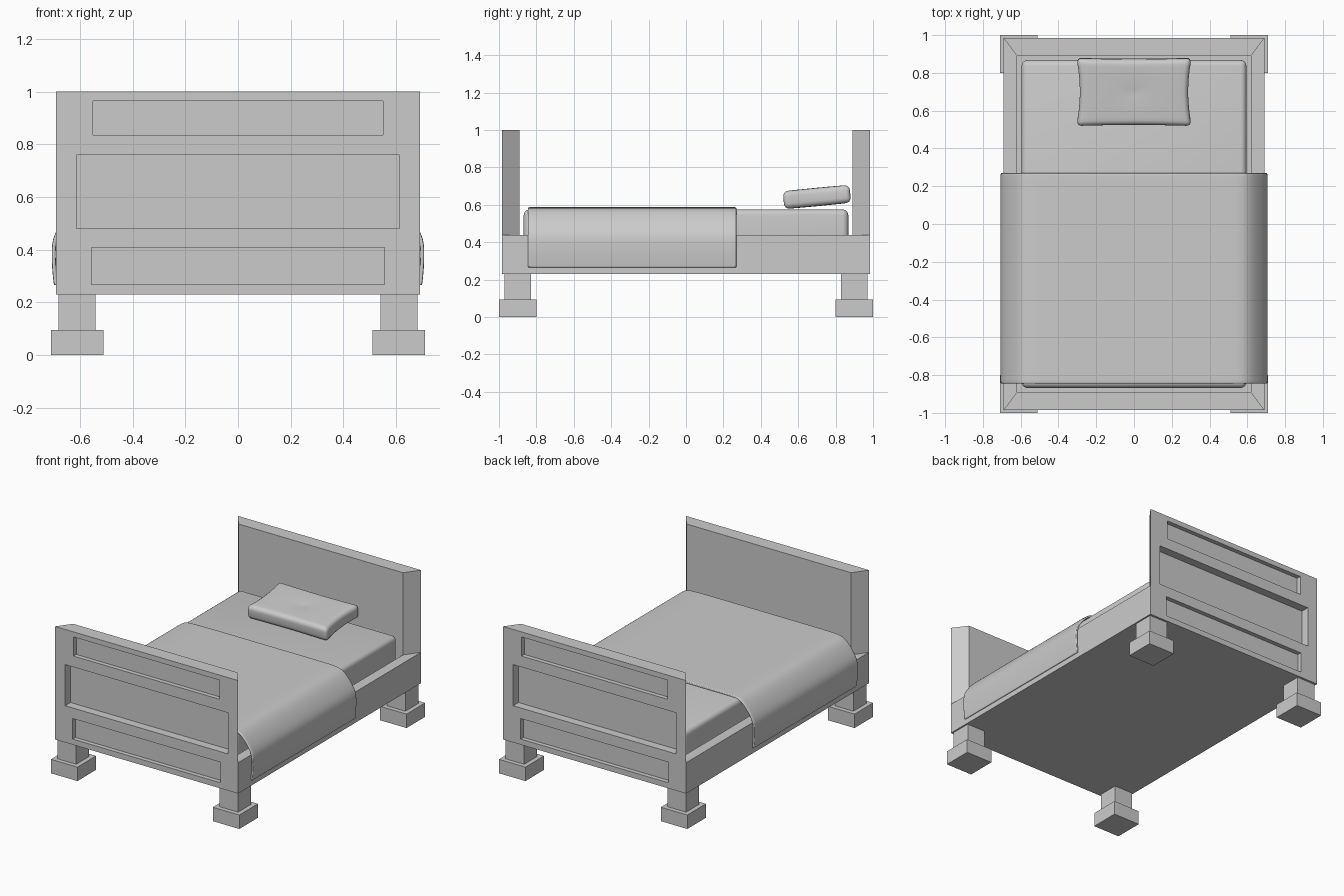
import bpy, bmesh, math
from mathutils import Matrix

if "Cube" in bpy.data.objects:
    bpy.data.objects.remove(bpy.data.objects["Cube"])


def add_object(name, bm):
    bmesh.ops.recalc_face_normals(bm, faces=bm.faces)
    mesh = bpy.data.meshes.new(name)
    bm.to_mesh(mesh)
    bm.free()
    ob = bpy.data.objects.new(name, mesh)
    bpy.context.collection.objects.link(ob)
    return ob


def prism(name, outline, z0, z1):
    bm = bmesh.new()
    face = bm.faces.new([bm.verts.new((x, y, z0)) for x, y in outline])
    ext = bmesh.ops.extrude_face_region(bm, geom=[face])
    for v in ext["geom"]:
        if isinstance(v, bmesh.types.BMVert):
            v.co.z = z1
    return add_object(name, bm)


def box(name, x0, x1, y0, y1, z0, z1):
    return prism(name, [(x0, y0), (x1, y0), (x1, y1), (x0, y1)], z0, z1)


def activate(ob):
    bpy.ops.object.select_all(action='DESELECT')
    ob.select_set(True)
    bpy.context.view_layer.objects.active = ob


def smooth(ob, angle=50):
    activate(ob)
    bpy.ops.object.shade_smooth_by_angle(angle=math.radians(angle))


def soft_box(size, radius, cuts):
    # rounded box whose long edges are subdivided for shaping
    bm = bmesh.new()
    bmesh.ops.create_cube(bm, size=1, matrix=Matrix.Diagonal((*size, 1)))
    bmesh.ops.bevel(bm, geom=bm.edges[:], offset=radius, segments=4,
                    profile=0.5, affect='EDGES')
    if cuts:
        long_edges = [e for e in bm.edges if e.calc_length() > 0.2]
        bmesh.ops.subdivide_edges(bm, edges=long_edges, cuts=cuts, use_grid_fill=True)
    return bm


OX, OY, IX, IY = 0.69, 0.985, 0.62, 0.89   # frame outer and inner half sizes
BASE, RAIL = 0.23, 0.44

# Headboard and footboard with three recessed panels (half width, z0, z1, depth)
PANELS = [(0.55, 0.835, 0.965, 0.03), (0.613, 0.48, 0.76, 0.058), (0.556, 0.268, 0.408, 0.03)]
for s, name in ((1, "headboard"), (-1, "footboard")):
    board = prism(name, [(-OX, s * OY), (OX, s * OY), (IX, s * IY), (-IX, s * IY)], BASE, 1.0)
    for hw, z0, z1, depth in PANELS:
        ya, yb = sorted((s * (OY - depth), s * (OY + 0.1)))
        cutter = box("panel_cutter", -hw, hw, ya, yb, z0, z1)
        cutter.hide_render = True
        mod = board.modifiers.new("panel", 'BOOLEAN')
        mod.operation = 'DIFFERENCE'
        mod.solver = 'EXACT'
        mod.object = cutter
        activate(board)
        bpy.ops.object.modifier_apply(modifier=mod.name)
        bpy.data.objects.remove(cutter)

# Mitred side rails and slab floor
for s, name in ((1, "right_rail"), (-1, "left_rail")):
    prism(name, [(s * OX, -OY), (s * OX, OY), (s * IX, IY), (s * IX, -IY)], BASE, RAIL)
box("bed_floor", -IX, IX, -IY, IY, BASE, 0.30)

# Legs with wider feet
for sx, side in ((1, "right"), (-1, "left")):
    for sy, end in ((1, "back"), (-1, "front")):
        x, y = sx * 0.61, sy * 0.9
        box(f"{end}_{side}_foot", x - 0.1, x + 0.1, y - 0.1, y + 0.1, 0, 0.095)
        box(f"{end}_{side}_leg", x - 0.07, x + 0.07, y - 0.07, y + 0.07, 0.095, BASE)

# Mattress
bm = soft_box((1.19, 1.735, 0.275), 0.03, 0)
bmesh.ops.translate(bm, verts=bm.verts, vec=(0, 0, 0.30 + 0.1375))
smooth(add_object("mattress", bm))

# Pillow: drawn-in sides, dimpled centre, tilted against the headboard
bm = soft_box((0.61, 0.36, 0.095), 0.028, 15)
for v in bm.verts:
    u, w = v.co.x / 0.305, v.co.y / 0.18
    v.co.x *= 1 - 0.06 * (1 - w * w)
    v.co.y *= 1 - 0.03 * (1 - u * u)
    r = math.hypot(v.co.x, v.co.y)
    v.co.z *= 1 - 0.22 * math.exp(-r / 0.07) + 0.08 * (1 - u * u) * (1 - w * w)
bmesh.ops.transform(bm, verts=bm.verts,
                    matrix=Matrix.Translation((0, 0.70, 0.642)) @ Matrix.Rotation(math.radians(5.5), 4, 'X'))
smooth(add_object("pillow", bm))

# Blanket: cross-section swept along the bed, then thickened and softened
HALF = [(0.0, 0.58), (0.3, 0.58), (0.54, 0.58), (0.59, 0.572), (0.63, 0.54),
        (0.67, 0.49), (0.695, 0.445), (0.7, 0.4), (0.698, 0.33), (0.692, 0.275), (0.691, 0.265)]
section = [(-x, z) for x, z in reversed(HALF[1:])] + HALF
bm = bmesh.new()
rows = [[bm.verts.new((x, y, z)) for x, z in section]
        for y in (-0.845, -0.835, -0.6, -0.28, 0.04, 0.26, 0.27)]
for a, b in zip(rows, rows[1:]):
    for i in range(len(section) - 1):
        bm.faces.new((a[i], a[i + 1], b[i + 1], b[i]))
blanket = add_object("blanket", bm)
solid = blanket.modifiers.new("thickness", 'SOLIDIFY')
solid.thickness = 0.015
solid.offset = 0
sub = blanket.modifiers.new("soften", 'SUBSURF')
sub.levels = sub.render_levels = 2
for p in blanket.data.polygons:
    p.use_smooth = True
